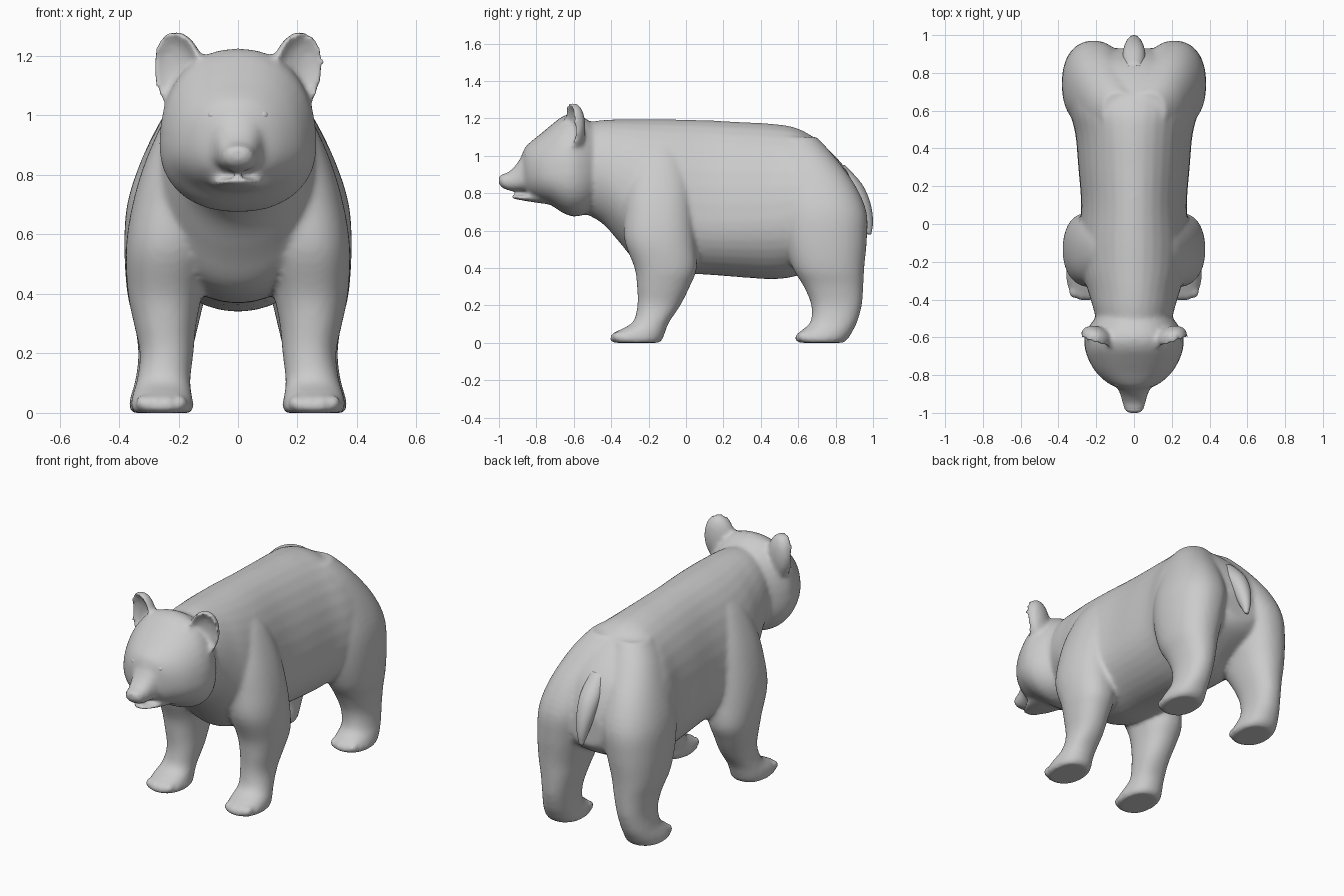
import bpy, bmesh, math
from mathutils import Vector, Matrix

if "Cube" in bpy.data.objects:
    bpy.data.objects.remove(bpy.data.objects["Cube"])


def resample(rows, n=4):
    """Catmull-Rom interpolation between section rows."""
    out = []
    for i in range(len(rows) - 1):
        p = [rows[max(i - 1, 0)], rows[i], rows[i + 1], rows[min(i + 2, len(rows) - 1)]]
        for k in range(n):
            t = k / n
            out.append([0.5 * (2 * b + (c - a) * t + (2 * a - 5 * b + 4 * c - d) * t * t
                               + (3 * b - a - 3 * c + d) * t ** 3) for a, b, c, d in zip(*p)])
    return out + [list(rows[-1])]


def skin_rings(bm, rings):
    loops = [[bm.verts.new(p) for p in ring] for ring in rings]
    faces = [bm.faces.new(loops[0]), bm.faces.new(loops[-1])]
    n = len(loops[0])
    for a, b in zip(loops, loops[1:]):
        for i in range(n):
            faces.append(bm.faces.new((a[i], a[(i + 1) % n], b[(i + 1) % n], b[i])))
    bmesh.ops.recalc_face_normals(bm, faces=faces)


def circle(power=1.0, n=36):
    for i in range(n):
        c, s = math.cos(2 * math.pi * i / n), math.sin(2 * math.pi * i / n)
        yield math.copysign(abs(c) ** power, c), math.copysign(abs(s) ** power, s)


def loft_y(bm, rows, power=1.0):
    """Rows: y, top z, bottom z, half width, z of widest point."""
    skin_rings(bm, [[(w * c, y, zw + ((top - zw) if s > 0 else (zw - bot)) * s)
                     for c, s in circle(power)] for y, top, bot, w, zw in resample(rows)])


def loft_z(bm, rows, side=1, power=0.9):
    """Rows: z, centre x, half width, front y, back y."""
    skin_rings(bm, [[(side * (x + rx * c), (y0 + y1) / 2 + (y1 - y0) / 2 * s, z)
                     for c, s in circle(power)] for z, x, rx, y0, y1 in resample(rows)])


def ball(bm, loc, scale, rot=None):
    m = Matrix.Translation(loc) @ (rot or Matrix()) @ Matrix.Diagonal((*scale, 1))
    return bmesh.ops.create_uvsphere(bm, u_segments=24, v_segments=16, radius=1, matrix=m)["verts"]


def make(name, bm):
    me = bpy.data.meshes.new(name)
    bm.to_mesh(me)
    bm.free()
    for p in me.polygons:
        p.use_smooth = True
    ob = bpy.data.objects.new(name, me)
    bpy.context.collection.objects.link(ob)
    return ob


bm = bmesh.new()
# Trunk and neck
loft_y(bm, [(-.58, 1.17, .71, .18, .93), (-.45, 1.19, .64, .215, .9), (-.35, 1.195, .53, .245, .82),
            (-.25, 1.195, .42, .275, .75), (-.1, 1.195, .375, .29, .68), (.1, 1.19, .365, .28, .65),
            (.3, 1.18, .35, .295, .65), (.47, 1.17, .34, .31, .66), (.6, 1.145, .36, .34, .68),
            (.72, 1.07, .42, .35, .68), (.84, .95, .48, .3, .66), (.9, .84, .52, .2, .64),
            (.93, .74, .56, .1, .64)])
# Head with cheeks
loft_y(bm, [(-.46, 1.14, .74, .17, .93), (-.53, 1.195, .69, .23, .9), (-.6, 1.225, .675, .262, .9),
            (-.66, 1.21, .695, .26, .9), (-.72, 1.165, .735, .24, .9), (-.78, 1.115, .76, .205, .91),
            (-.83, 1.075, .785, .155, .92), (-.86, 1.045, .81, .105, .93), (-.88, 1.0, .84, .05, .93)], .9)
# Muzzle and lower jaw
loft_y(bm, [(-.78, 1.03, .8, .11, .88), (-.87, 1.0, .812, .085, .88), (-.91, .95, .812, .07, .87),
            (-.95, .912, .815, .06, .86), (-.985, .9, .83, .05, .865), (-1.0, .89, .85, .035, .87)], .85)
loft_y(bm, [(-.7, .8, .735, .11, .77), (-.82, .795, .752, .088, .775), (-.88, .79, .762, .065, .777),
            (-.935, .79, .772, .035, .78)])

front_leg = [(0, .255, .095, -.385, -.14), (.02, .255, .106, -.41, -.125), (.06, .255, .1, -.37, -.11),
             (.11, .25, .09, -.285, -.09), (.2, .24, .09, -.26, -.03), (.3, .245, .105, -.262, .02),
             (.4, .245, .125, -.275, .058), (.55, .235, .142, -.33, .05), (.7, .215, .14, -.33, .04),
             (.85, .18, .13, -.32, .03), (1.0, .12, .12, -.28, 0), (1.1, .08, .08, -.2, -.05)]
hind_leg = [(0, .26, .095, .61, .84), (.02, .26, .106, .58, .865), (.06, .26, .1, .61, .89),
            (.11, .255, .09, .665, .915), (.2, .245, .09, .67, .94), (.3, .24, .108, .63, .948),
            (.4, .24, .132, .57, .953), (.55, .225, .157, .52, .967), (.7, .205, .168, .5, .965),
            (.85, .18, .145, .5, .9), (1.0, .13, .12, .5, .79), (1.1, .08, .09, .5, .7)]
for side in (1, -1):
    for leg, toe_y in ((front_leg, -.375), (hind_leg, .615)):
        loft_z(bm, leg, side)
        # Toes
        for i in range(4):
            ball(bm, (side * (.195 + .042 * i), toe_y + .012 * abs(i - 1.5), .032), (.024, .036, .03))
    # Cupped ears: flattened balls with the front pushed in
    rot = Matrix.Rotation(side * .35, 4, 'Z') @ Matrix.Rotation(side * .15, 4, 'Y')
    centre = Vector((side * .195, -.6, 1.145))
    inv = (Matrix.Translation(centre) @ rot).inverted()
    for v in ball(bm, centre, (.088, .058, .137), rot):
        p = inv @ v.co
        if p.y < 0:
            p.y = -.02 - .5 * p.y - .045 * ((p.x / .088) ** 2 + (p.z / .137) ** 2) ** 2 * .5
            p.y = min(p.y, .012)
        v.co = inv.inverted() @ p

body = make("bear_body", bm)
remesh = body.modifiers.new("merge", 'REMESH')
remesh.mode = 'VOXEL'
remesh.voxel_size = .0125
remesh.use_smooth_shade = True
smooth = body.modifiers.new("soften", 'SMOOTH')
smooth.factor = .5
smooth.iterations = 8

# Tail lying against the rump
bm = bmesh.new()
loft_z(bm, [(.58, 0, .012, .97, .99), (.65, 0, .032, .93, 1.0), (.75, 0, .052, .88, .985),
            (.85, 0, .06, .82, .94), (.95, 0, .04, .78, .85)], power=1)
make("tail", bm)

# Nose pad
bm = bmesh.new()
ball(bm, (0, -.975, .876), (.046, .025, .024))
make("nose", bm)

# Eyes
bm = bmesh.new()
for side in (1, -1):
    ball(bm, (side * .085, -.843, 1.0), (.018, .018, .018))
make("eyes", bm)
